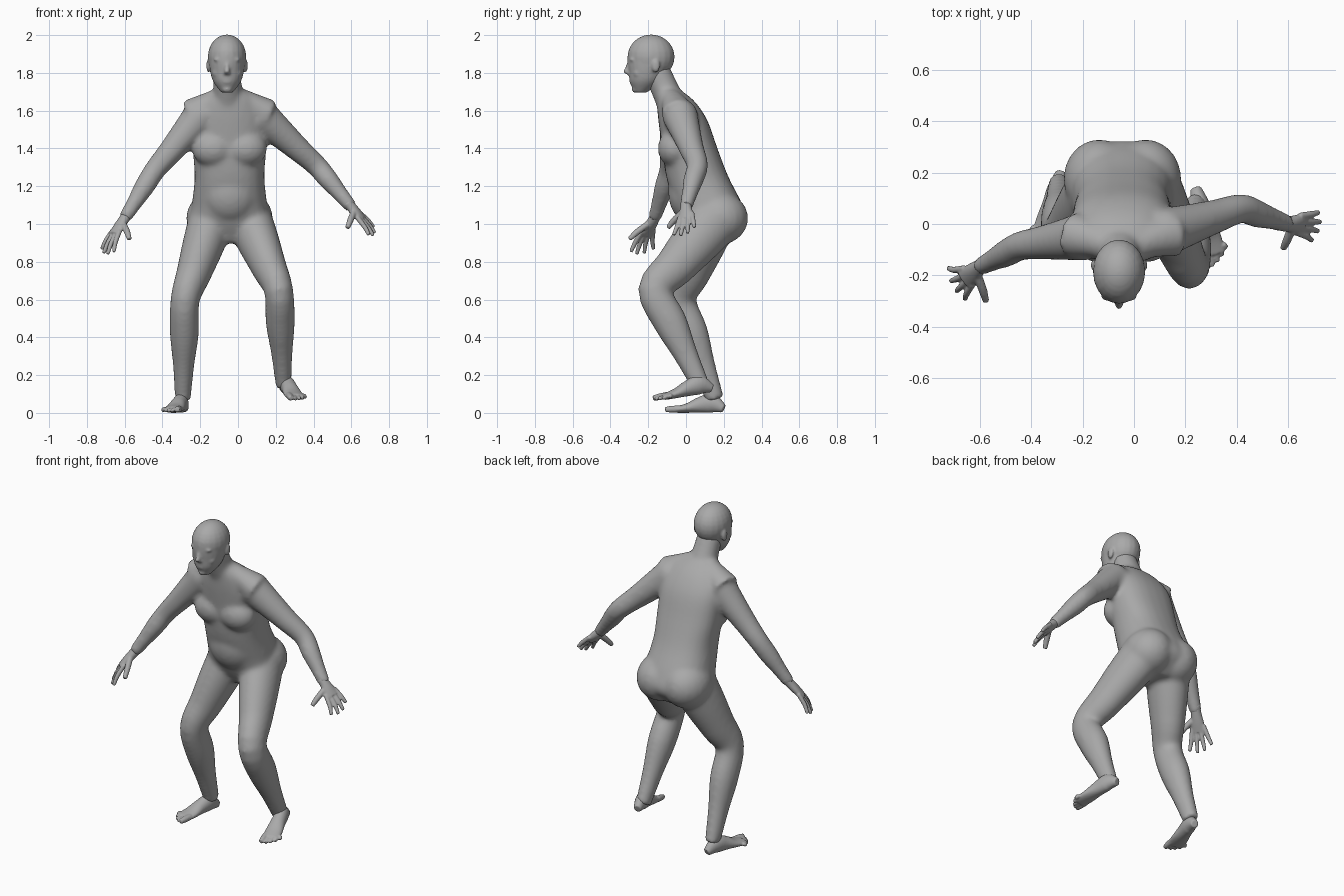
import bpy
import bmesh
from math import cos, sin, pi, copysign
from mathutils import Vector, Matrix

if "Cube" in bpy.data.objects:
    bpy.data.objects.remove(bpy.data.objects["Cube"])

skin = bpy.data.materials.new("grey_skin")
skin.use_nodes = True
grey = (0.4, 0.4, 0.4, 1)
skin.diffuse_color = grey
skin.node_tree.nodes["Principled BSDF"].inputs["Base Color"].default_value = grey

bm = bmesh.new()
X, Y, Z = Vector((1, 0, 0)), Vector((0, 1, 0)), Vector((0, 0, 1))
BODY_X, HEAD_X = -0.045, -0.058
LEG_RADII = (.122, .11, .093, .077, .077, .056, .042)
ARM_RADII = (.094, .079, .066, .057, .054, .043, .035)
FOOT_WIDTHS = (.022, .038, .042, .05, .052)
FOOT_HEIGHTS = (.022, .05, .042, .026, .017)


def spline(sections, steps=4):
    """Interpolate section values smoothly."""
    padded = [sections[0], *sections, sections[-1]]
    result = []
    for before, start, end, after in zip(padded, padded[1:], padded[2:], padded[3:]):
        for step in range(steps):
            t = step / steps
            ease_in, ease_out = t * (1 - t) ** 2, t * t * (1 - t)
            blend = t * t * (3 - 2 * t)
            result.append([q + (r - q) * blend + (r - p) / 2 * ease_in - (s - q) / 2 * ease_out
                           for p, q, r, s in zip(before, start, end, after)])
    return result + [list(sections[-1])]


def loft(centres, widths, depths, side=X, level=False, power=1, segments=24):
    """Closed smooth tube; a power below one squares the sections off."""
    smooth = spline([(*c, w, d) for c, w, d in zip(centres, widths, depths)])
    points = [Vector(values[:3]) for values in smooth]
    angles = [2 * pi * k / segments for k in range(segments)]
    outline = [[copysign(abs(f(a)) ** power, f(a)) for f in (cos, sin)] for a in angles]
    rings = []
    for i, (*_, width, depth) in enumerate(smooth):
        tangent = points[min(i + 1, len(points) - 1)] - points[max(i - 1, 0)]
        tangent = Z if level else tangent.normalized()
        u = (side - tangent * side.dot(tangent)).normalized()
        v = tangent.cross(u)
        rings.append([bm.verts.new(points[i] + u * width * c + v * depth * s)
                      for c, s in outline])
    faces = [bm.faces.new(rings[0][::-1]), bm.faces.new(rings[-1])]
    for low, high in zip(rings, rings[1:]):
        for k in range(segments):
            faces.append(bm.faces.new((low[k - 1], low[k], high[k], high[k - 1])))
    bmesh.ops.recalc_face_normals(bm, faces=faces)


def column(x, rings, power=1):
    """Upright loft from (height, y, half width, half depth)."""
    heights, ys, widths, depths = zip(*rings)
    loft([(x, y, z) for y, z in zip(ys, heights)], widths, depths, level=True, power=power)


def ball(x, y, z, radii):
    matrix = Matrix.Translation((x, y, z)) @ Matrix.Diagonal((*radii, 1))
    bmesh.ops.create_uvsphere(bm, u_segments=20, v_segments=14, radius=1, matrix=matrix)


def pair(x, offset, y, z, radii):
    for side in (-1, 1):
        ball(x + side * offset, y, z, radii)


def limb(root, joint, end, radii, side, depth):
    """Two straight bones with evenly spaced radii and a rounded root."""
    ball(*root, [radii[0]] * 3)
    root, joint, end = Vector(root), Vector(joint), Vector(end)
    centres = [root.lerp(joint, i / 3) for i in range(3)]
    centres += [joint.lerp(end, i / 3) for i in range(4)]
    loft(centres, radii, [r * depth for r in radii], side)


def digit(points, radius, side):
    """Tapering finger, thumb or toe."""
    radii = [radius, radius, radius * .75]
    loft(points, radii, radii, side, segments=12)


def hand(wrist, knuckle, thumb, index, little):
    """Flat palm, a thumb, and four fingers fanned from index to little."""
    wrist, knuckle, thumb, index, little = map(Vector, (wrist, knuckle, thumb, index, little))
    across = (little - index).normalized()
    ahead = (knuckle - wrist).normalized()
    loft([wrist.lerp(knuckle, t) for t in (-.4, 0, .5, 1)],
         (.03, .03, .038, .043), (.028, .027, .024, .018), across)
    for i in range(4):
        base = knuckle + across * (i - 1.5) * .023
        tip = index.lerp(little, i / 3) + ahead * (.004 + .026 * sin(pi * i / 3))
        digit([base - ahead * .03, base.lerp(tip, .5) + Z * .006, tip], .013, across)
    root = wrist.lerp(knuckle, .3) - across * .018
    digit([root, root.lerp(thumb, .5) - across * .008, thumb], .017, across)


def foot(heel, toe, inner):
    """Foot on a sloping sole, with five toes; inner is the big toe side."""
    heel, toe = Vector(heel), Vector(toe)
    across = (toe - heel).cross(Z).normalized()
    if across.x * inner < 0:
        across.negate()
    centres = [heel.lerp(toe, .21 * i) + Z * h for i, h in enumerate(FOOT_HEIGHTS)]
    loft(centres, FOOT_WIDTHS, FOOT_HEIGHTS, across)
    for i in range(5):
        radius = .012 if i else .018
        offset = across * (.035 - .021 * i - (.004 if i else 0))
        start = heel.lerp(toe, .75) + offset * .9 + Z * .022
        tip = heel.lerp(toe, 1 - .012 * i * i) + offset * 1.1 + Z * radius
        digit([start, start.lerp(tip, .6), tip], radius, across)


def finish(name, voxel, rounds):
    """Fuse the parts made so far into one continuous smooth skin."""
    mesh = bpy.data.meshes.new(name)
    bm.to_mesh(mesh)
    bm.clear()
    mesh.materials.append(skin)
    thing = bpy.data.objects.new(name, mesh)
    bpy.context.collection.objects.link(thing)
    remesh = thing.modifiers.new("skin", 'REMESH')
    remesh.mode = 'VOXEL'
    remesh.voxel_size = voxel
    remesh.use_smooth_shade = True
    soften = thing.modifiers.new("soften", 'SMOOTH')
    soften.factor = 0.5
    soften.iterations = rounds


# Torso, with belly, chest, buttocks and shoulder slopes
column(BODY_X, [(.9, .13, .06, .09), (1, .15, .21, .17), (1.1, .12, .2, .18),
                (1.25, .06, .185, .165), (1.4, .02, .195, .147), (1.55, -.017, .195, .13),
                (1.65, -.055, .15, .1), (1.71, -.09, .08, .06)], power=.85)
ball(BODY_X, .03, 1.17, (.16, .125, .17))
pair(BODY_X, .085, -.06, 1.4, (.115, .09, .1))
pair(BODY_X, .09, .175, 1.03, (.14, .155, .14))
for side in (-1, 1):
    slope = [(BODY_X + side * x, y, z)
             for x, y, z in ((.03, -.09, 1.68), (.12, -.06, 1.63), (.2, -.04, 1.58))]
    loft(slope, (.05, .07, .09), (.05, .065, .085), Y)

# Neck
loft([(-.05, -.06, 1.6), (-.055, -.11, 1.71), (HEAD_X, -.16, 1.82)],
     (.1, .078, .072), (.08, .074, .072), X)

# Legs
limb((-.14, .13, 1.02), (-.28, -.035, .6), (-.292, .155, .07), LEG_RADII, X, 1.16)
limb((.06, .15, 1.02), (.215, -.165, .65), (.241, .08, .14), LEG_RADII, X, 1.16)

# Arms
right_wrist, left_wrist = (-.6, -.167, 1.03), (.6, 0, 1.09)
limb((-.2, -.05, 1.57), (-.44, -.085, 1.285), right_wrist, ARM_RADII, Y, 1)
limb((.125, -.03, 1.57), (.415, .06, 1.31), left_wrist, ARM_RADII, Y, 1)
finish("body", 0.012, 12)

# Hands
hand(right_wrist, (-.658, -.215, .945), (-.575, -.3, .92), (-.655, -.29, .855), (-.72, -.17, .87))
hand(left_wrist, (.657, 0, 1.025), (.58, -.095, .98), (.69, -.065, .945), (.716, .045, .985))
finish("hands", 0.005, 4)

# Feet
foot((-.283, .2, 0), (-.36, -.1, 0), 1)
foot((.24, .138, .108), (.318, -.165, .06), -1)
finish("feet", 0.005, 4)

# Jaw and skull
column(HEAD_X, [(1.695, -.24, .03, .03), (1.75, -.215, .071, .082), (1.8, -.203, .088, .1),
                (1.86, -.19, .097, .12), (1.92, -.185, .097, .12)])
ball(HEAD_X, -.185, 1.885, (.102, .125, .118))

# Nose, lips, chin, brows, eyes, cheeks and ears
column(HEAD_X, [(1.866, -.295, .012, .012), (1.83, -.305, .012, .016),
                (1.806, -.312, .016, .02), (1.79, -.295, .018, .014)])
for height in (1.752, 1.768):
    ball(HEAD_X, -.284, height, (.026, .017, .008))
ball(HEAD_X, -.266, 1.714, (.026, .022, .02))
pair(HEAD_X, .036, -.281, 1.87, (.034, .02, .012))
pair(HEAD_X, .034, -.276, 1.843, (.018, .014, .009))
pair(HEAD_X, .04, -.25, 1.8, (.038, .034, .036))
pair(HEAD_X, .098, -.16, 1.838, (.012, .022, .036))
finish("head", 0.007, 5)
